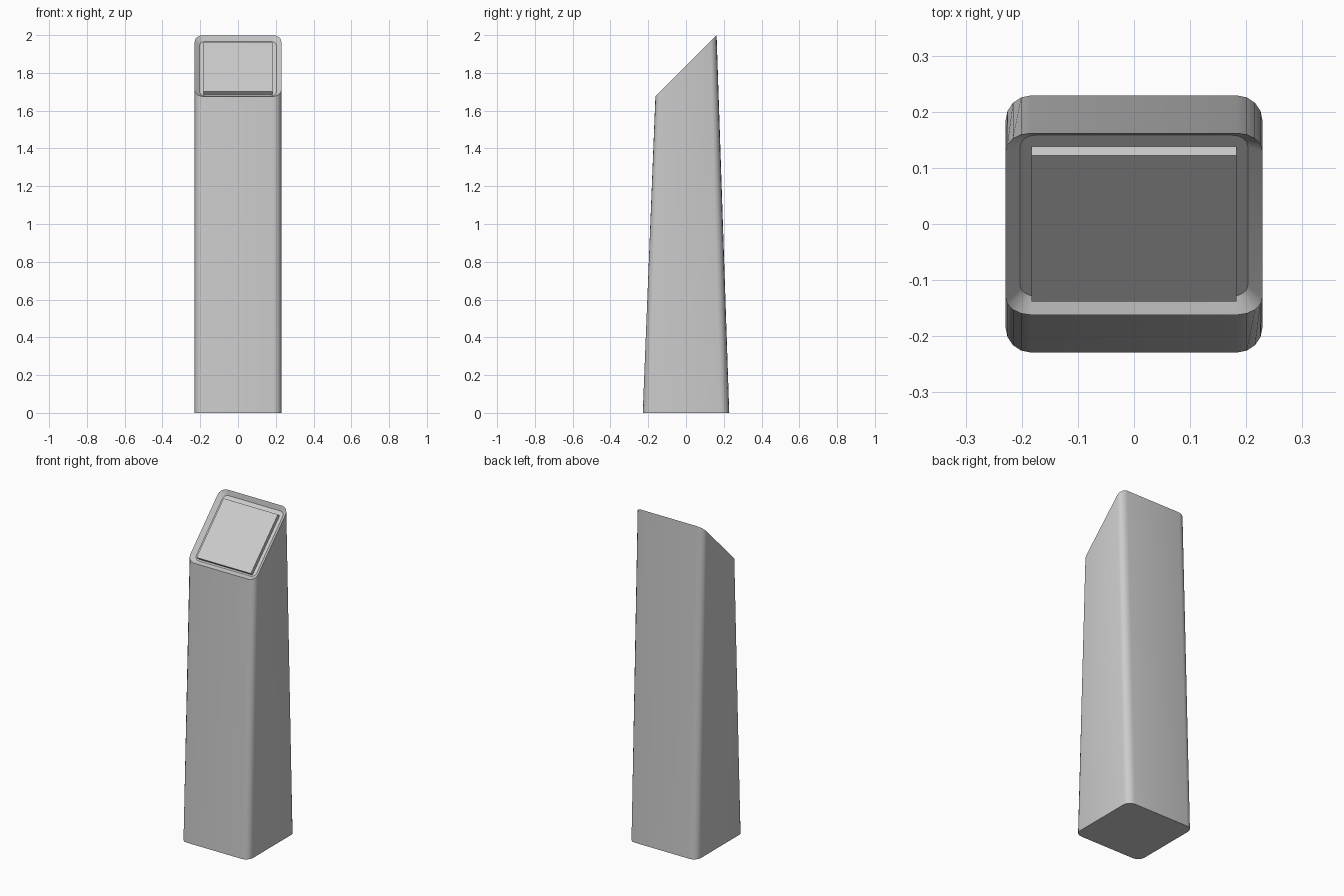
import bpy, bmesh, math
from mathutils import Matrix

if "Cube" in bpy.data.objects:
    bpy.data.objects.remove(bpy.data.objects["Cube"])

# Local frame of the sloped top: a square tilted 45 degrees
TILT = Matrix.Translation((0, 0, 1.837)) @ Matrix.Rotation(math.radians(45), 4, 'X')


def rounded_square(half, radius, depth=0, segments=4):
    """Counter-clockwise rounded square at the given local height."""
    c = half - radius
    pts = []
    for i, (sx, sy) in enumerate(((1, 1), (-1, 1), (-1, -1), (1, -1))):
        for k in range(segments + 1):
            a = math.pi / 2 * (i + k / segments)
            pts.append((sx * c + radius * math.cos(a),
                        sy * c + radius * math.sin(a), depth))
    return pts


def finish(bm, name):
    bmesh.ops.recalc_face_normals(bm, faces=bm.faces)
    mesh = bpy.data.meshes.new(name)
    bm.to_mesh(mesh)
    bm.free()
    obj = bpy.data.objects.new(name, mesh)
    bpy.context.collection.objects.link(obj)
    bpy.ops.object.select_all(action='DESELECT')
    obj.select_set(True)
    bpy.context.view_layer.objects.active = obj
    bpy.ops.object.shade_smooth_by_angle(angle=math.radians(30))
    return obj


# Pillar: flat base lofted to the tilted rim, then down into a shallow recess
bm = bmesh.new()
rings = []
for half, radius, depth, matrix in (
        (0.229, 0.045, 0, Matrix.Identity(4)),
        (0.229, 0.045, 0, TILT),
        (0.203, 0.028, -0.021, TILT)):
    ring = [bm.verts.new(p) for p in rounded_square(half, radius, depth)]
    bmesh.ops.transform(bm, matrix=matrix, verts=ring)
    rings.append(ring)
for low, high in zip(rings, rings[1:]):
    n = len(low)
    for i in range(n):
        j = (i + 1) % n
        bm.faces.new((low[i], low[j], high[j], high[i]))
bm.faces.new(rings[0][::-1])
bm.faces.new(rings[-1])
finish(bm, "pillar_body")

# Screen plate: square slab sitting in the recess, flush with the rim
bm = bmesh.new()
bmesh.ops.create_cube(bm, size=1)
bmesh.ops.transform(
    bm, verts=bm.verts,
    matrix=TILT @ Matrix.Translation((0, -0.01, -0.011)) @ Matrix.Diagonal((0.366, 0.368, 0.024, 1)))
finish(bm, "screen_plate")
